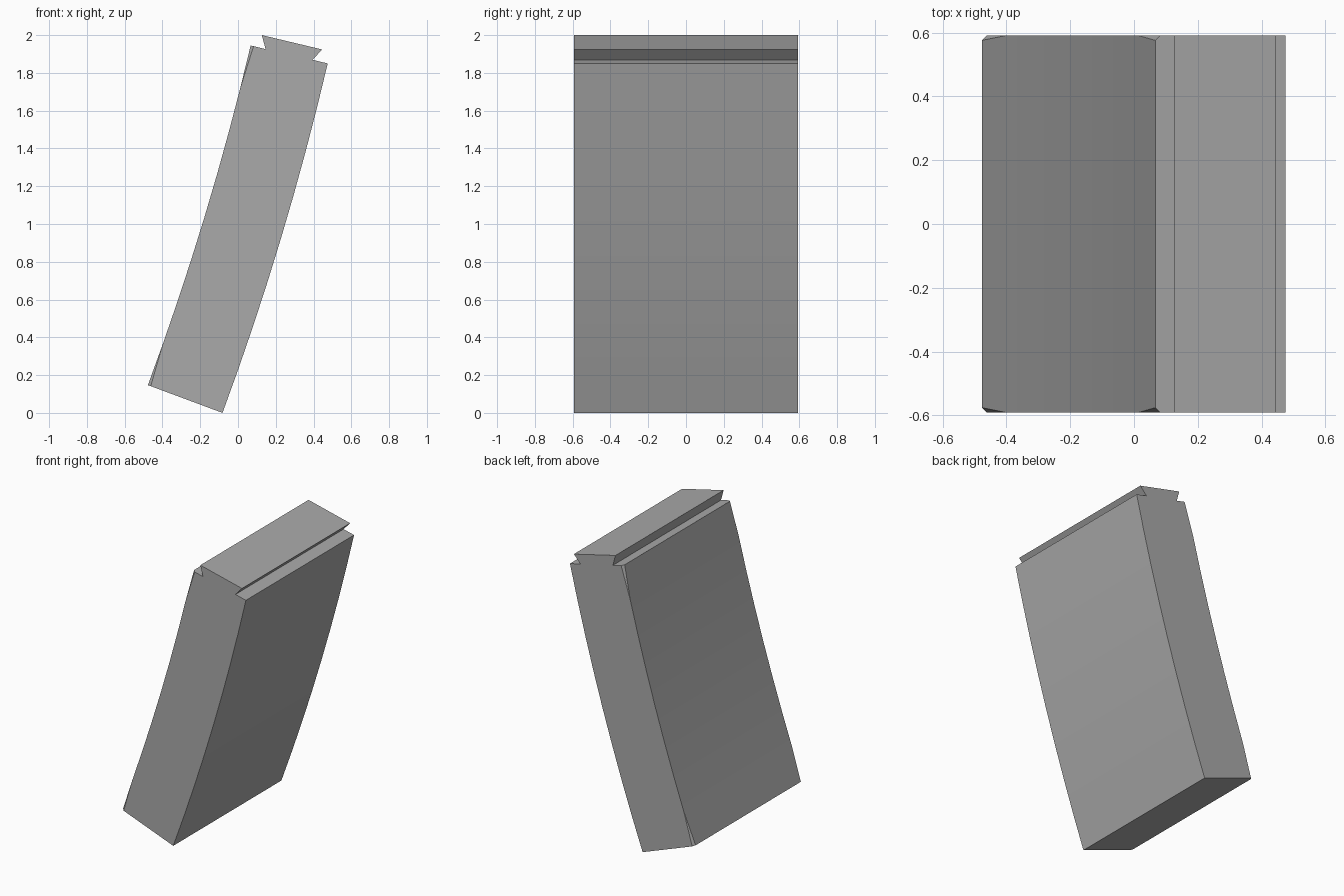
import bpy
import bmesh
from mathutils import Vector

HALF_DEPTH = 0.592
STEPS = 8
CHAMFER = 0.016

cube = bpy.data.objects.get("Cube")
if cube:
    bpy.data.objects.remove(cube, do_unlink=True)


def arc(start, end, sagitta):
    """Shallow arc from start to end, bowed towards +x."""
    a, b = Vector(start), Vector(end)
    chord = b - a
    side = Vector((chord.y, -chord.x)).normalized()
    points = []
    for i in range(STEPS + 1):
        t = i / STEPS
        points.append(a + chord * t + side * (4 * sagitta * t * (1 - t)))
    return points


# Side profile: convex face, dovetail tongue, concave face
outer = arc((-0.082, 0.0), (0.475, 1.85), 0.030)
inner = arc((-0.477, 0.147), (0.067, 1.945), 0.029)
tongue = [Vector(p) for p in
          ((0.395, 1.869), (0.445, 1.924), (0.126, 2.0), (0.146, 1.926))]
profile = outer + tongue + inner[::-1]

# Extrude the profile through the depth
bm = bmesh.new()
front = [bm.verts.new((p.x, -HALF_DEPTH, p.y)) for p in profile]
back = [bm.verts.new((p.x, HALF_DEPTH, p.y)) for p in profile]
bm.faces.new(front)
bm.faces.new(back[::-1])
count = len(profile)
for i in range(count):
    j = (i + 1) % count
    bm.faces.new((front[j], front[i], back[i], back[j]))

# Chamfer the two long edges of the concave face
first = len(outer) + len(tongue)
edges = [bm.edges.get((ring[i], ring[i + 1]))
         for ring in (front, back) for i in range(first, count - 1)]
bmesh.ops.bevel(bm, geom=edges, offset=CHAMFER, segments=1,
                affect='EDGES', clamp_overlap=True)
bmesh.ops.recalc_face_normals(bm, faces=bm.faces)

mesh = bpy.data.meshes.new("curved_block")
bm.to_mesh(mesh)
bm.free()
block = bpy.data.objects.new("curved_block", mesh)
bpy.context.collection.objects.link(block)

# Plain grey finish
grey = bpy.data.materials.new("plain_grey")
grey.use_nodes = True
colour = (0.4, 0.4, 0.4, 1.0)
grey.diffuse_color = colour
grey.node_tree.nodes["Principled BSDF"].inputs["Base Color"].default_value = colour
mesh.materials.append(grey)

# Smooth curved faces, crisp corners
bpy.context.view_layer.objects.active = block
block.select_set(True)
bpy.ops.object.shade_smooth_by_angle(angle=0.4)
